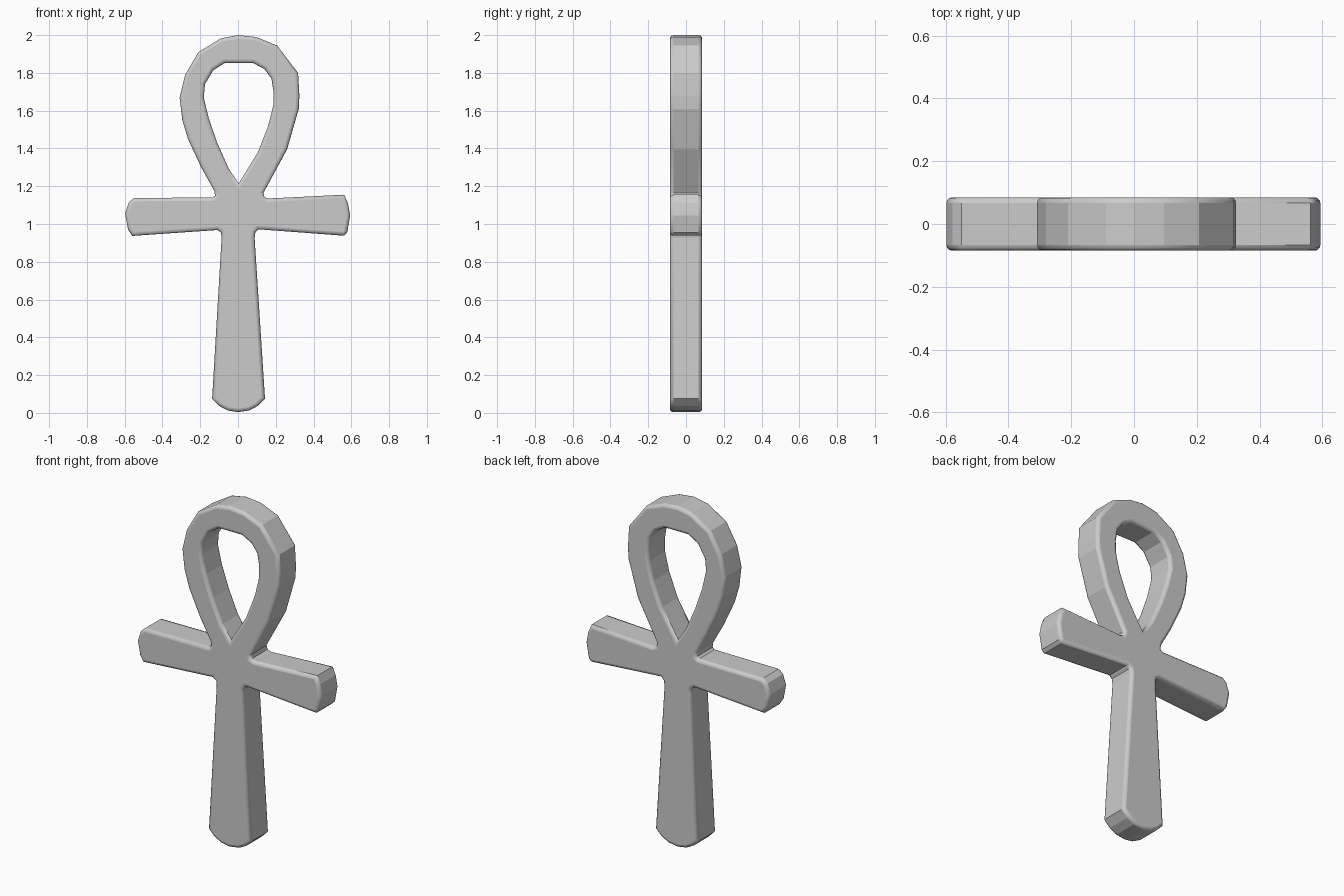
import bpy, bmesh, math

if "Cube" in bpy.data.objects:
    bpy.data.objects.remove(bpy.data.objects["Cube"])

# Outlines read as (x, z), section by section, running counter-clockwise
foot = [(-.137, .075), (-.10, .037), (-.055, .013), (0, .004), (.06, .013), (.105, .037), (.143, .075)]
right_arm = [(.088, .925), (.092, .955), (.108, .972), (.56, .938), (.578, .955),
             (.594, 1.045), (.582, 1.11), (.562, 1.155), (.16, 1.135), (.14, 1.142), (.135, 1.165)]
loop = [(.26, 1.395), (.322, 1.61), (.325, 1.68), (.318, 1.80), (.207, 1.945),
        (.095, 1.99), (0, 2.0), (-.09, 1.983), (-.21, 1.91), (-.28, 1.79),
        (-.309, 1.67), (-.295, 1.55), (-.265, 1.45), (-.195, 1.30)]
left_arm = [(-.125, 1.175), (-.122, 1.15), (-.135, 1.14), (-.55, 1.138), (-.578, 1.115), (-.598, 1.055),
            (-.582, .97), (-.56, .937), (-.11, .968), (-.09, .955), (-.087, .925)]
eye = [(.004, 1.215), (-.05, 1.295), (-.11, 1.43), (-.155, 1.56), (-.181, 1.67),
       (-.175, 1.74), (-.13, 1.815), (-.07, 1.852), (.08, 1.852), (.14, 1.82),
       (.177, 1.77), (.188, 1.70), (.187, 1.63), (.16, 1.52), (.105, 1.38)]

THICK, ROUND = 0.17, 0.018


def add_outline(curve, points):
    s = curve.splines.new('POLY')
    s.points.add(len(points) - 1)
    for p, (x, z) in zip(s.points, points):
        p.co = (x, z, 0, 1)
    s.use_cyclic_u = True


# Filled plate with a hole and rounded rims
curve = bpy.data.curves.new("looped_cross", 'CURVE')
curve.dimensions = '2D'
curve.fill_mode = 'BOTH'
curve.extrude = THICK / 2 - ROUND
curve.bevel_depth = ROUND
curve.bevel_resolution = 2
curve.offset = -ROUND
add_outline(curve, foot + right_arm + loop + left_arm)
add_outline(curve, eye)
cross = bpy.data.objects.new("looped_cross", curve)
bpy.context.collection.objects.link(cross)
cross.rotation_euler.x = math.pi / 2
bpy.context.view_layer.objects.active = cross
cross.select_set(True)
bpy.ops.object.convert(target='MESH')
cross = bpy.context.object
bpy.ops.object.transform_apply(location=False, rotation=True, scale=False)

# Flat walls and faces, smooth rounded rims
bm = bmesh.new()
bm.from_mesh(cross.data)
bmesh.ops.remove_doubles(bm, verts=bm.verts, dist=0.0003)
bmesh.ops.recalc_face_normals(bm, faces=bm.faces)
for f in bm.faces:
    f.smooth = 0.05 < abs(f.normal.y) < 0.995
bm.to_mesh(cross.data)
bm.free()
